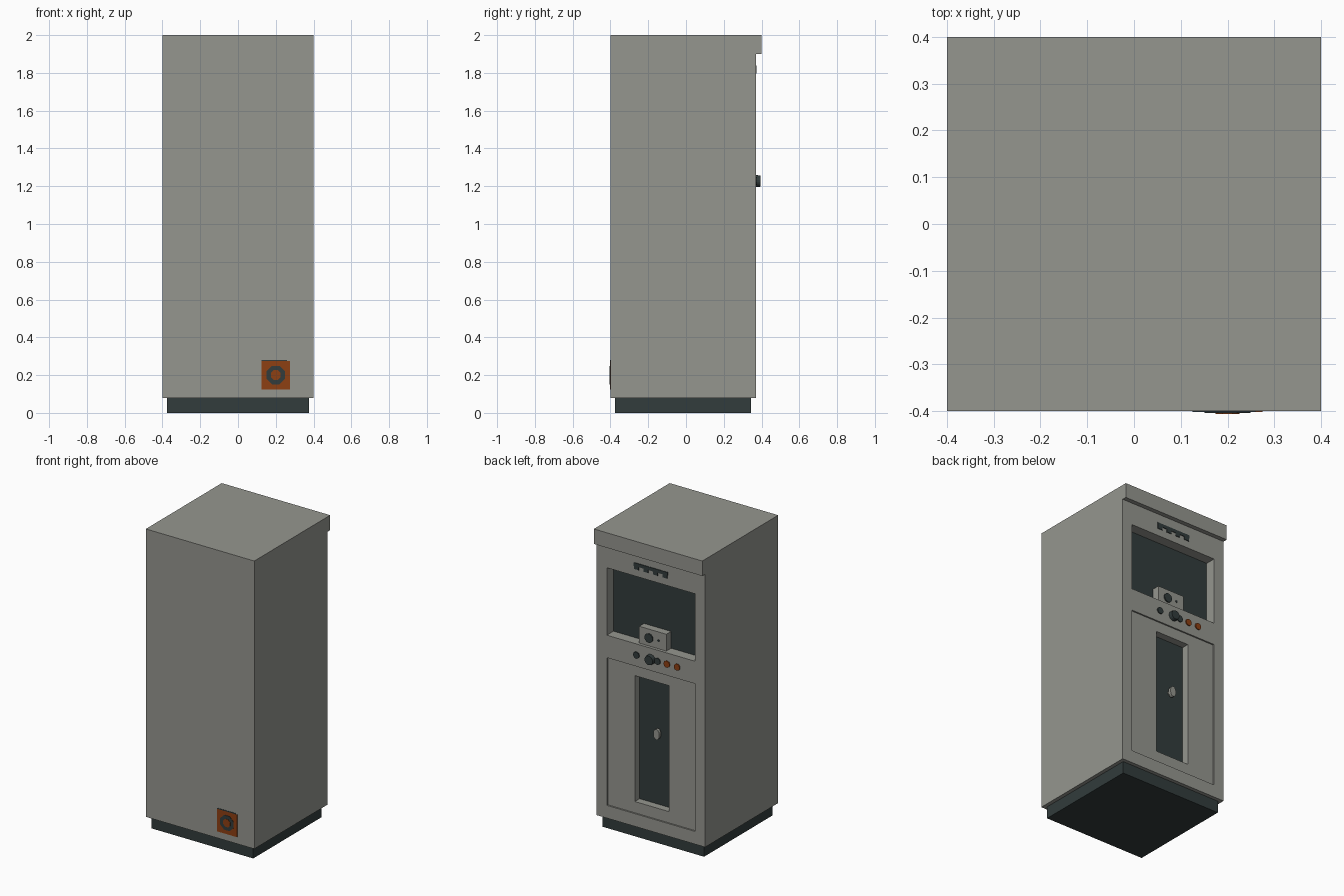
import bpy, bmesh, math
from mathutils import Matrix

if "Cube" in bpy.data.objects:
    bpy.data.objects.remove(bpy.data.objects["Cube"])


def material(name, rgb):
    m = bpy.data.materials.new(name)
    m.diffuse_color = (*rgb, 1)
    m.use_nodes = True
    m.node_tree.nodes["Principled BSDF"].inputs["Base Color"].default_value = m.diffuse_color
    return m


GREY = material("warm grey", (0.30, 0.305, 0.275))
DARK = material("charcoal", (0.032, 0.045, 0.045))
ORANGE = material("burnt orange", (0.27, 0.05, 0.006))


def add(name, bm, mat):
    me = bpy.data.meshes.new(name)
    bm.to_mesh(me)
    bm.free()
    me.materials.append(mat)
    ob = bpy.data.objects.new(name, me)
    bpy.context.collection.objects.link(ob)
    return ob


def box(name, x, y, z, mat):
    """Box from (min, max) ranges."""
    bm = bmesh.new()
    bmesh.ops.create_cube(bm, size=1)
    for v in bm.verts:
        v.co = [r[0] if c < 0 else r[1] for c, r in zip(v.co, (x, y, z))]
    return add(name, bm, mat)


def disc(name, x, z, r, y, mat, sides=16, r2=None, stretch=1):
    """Cylinder along y, between y[0] and y[1]."""
    bm = bmesh.new()
    bmesh.ops.create_cone(bm, cap_ends=True, segments=sides, radius1=r,
                          radius2=r2 or r, depth=y[1] - y[0])
    bm.transform(Matrix.Translation((x, (y[0] + y[1]) / 2, z))
                 @ Matrix.Diagonal((1, 1, stretch, 1))
                 @ Matrix.Rotation(-math.pi / 2, 4, 'X')
                 @ Matrix.Rotation(math.pi / sides, 4, 'Z'))
    return add(name, bm, mat)


def cut(target, x, y, z):
    cutter = box("cutter", x, y, z, GREY)
    cutter.hide_render = True
    mod = target.modifiers.new("cut", 'BOOLEAN')
    mod.operation = 'DIFFERENCE'
    mod.solver = 'EXACT'
    mod.object = cutter
    bpy.context.view_layer.objects.active = target
    bpy.ops.object.modifier_apply(modifier=mod.name)
    bpy.data.objects.remove(cutter)


# Cabinet: profile in y/z with the overhanging top lip, extruded along x
bm = bmesh.new()
profile = [(-0.4, 0.08), (0.37, 0.08), (0.37, 1.9), (0.4, 1.9), (0.4, 2.0), (-0.4, 2.0)]
face = bm.faces.new([bm.verts.new((-0.4, y, z)) for y, z in profile])
ext = bmesh.ops.extrude_face_region(bm, geom=[face])
for v in ext["geom"]:
    if isinstance(v, bmesh.types.BMVert):
        v.co.x = 0.4
bmesh.ops.recalc_face_normals(bm, faces=bm.faces)
cabinet = add("cabinet", bm, GREY)

# Recesses: display window, shallow door, deep door slot
cut(cabinet, (-0.325, 0.325), (0.295, 0.5), (1.30, 1.75))
cut(cabinet, (-0.325, 0.325), (0.36, 0.5), (0.165, 1.15))
cut(cabinet, (-0.125, 0.125), (0.305, 0.5), (0.24, 1.08))

# Plinth and dark recess panels
box("plinth", (-0.375, 0.375), (-0.375, 0.345), (0, 0.08), DARK)
box("window_panel", (-0.325, 0.325), (0.294, 0.3), (1.30, 1.75), DARK)
box("slot_panel", (-0.125, 0.125), (0.304, 0.31), (0.24, 1.08), DARK)

# Lock box standing on the window sill
box("lock_box", (-0.1, 0.1), (0.298, 0.35), (1.30, 1.412), GREY)
disc("lock_dial", 0.027, 1.354, 0.03, (0.35, 0.357), DARK)
disc("lock_pin", -0.042, 1.355, 0.008, (0.35, 0.354), DARK, 8)

# Door handle inside the slot
disc("handle_stem", -0.02, 0.72, 0.014, (0.31, 0.33), GREY, 12)
disc("door_handle", -0.022, 0.72, 0.022, (0.325, 0.345), GREY, 16, stretch=1.6)

# Control row
disc("control_knob", 0.0, 1.227, 0.033, (0.37, 0.395), DARK, 16, 0.03)
for i, (x, mat) in enumerate([(0.105, DARK), (-0.05, DARK), (-0.12, ORANGE), (-0.195, ORANGE)]):
    disc(f"control_button_{i + 1}", x, 1.227, 0.022, (0.37, 0.377), mat, 12)

# Vent plate above the window: bar with four short teeth
box("vent_bar", (-0.125, 0.125), (0.369, 0.374), (1.818, 1.84), DARK)
for i in range(4):
    x = -0.105 + i * 0.07
    box(f"vent_tooth_{i + 1}", (x - 0.018, x + 0.018), (0.369, 0.374), (1.798, 1.82), DARK)

# Front service plate with ring
box("service_plate", (0.125, 0.275), (-0.402, -0.398), (0.125, 0.275), ORANGE)
box("service_plate_edge", (0.125, 0.26), (-0.402, -0.398), (0.275, 0.281), DARK)
disc("service_ring", 0.2, 0.2, 0.053, (-0.404, -0.4), DARK, 8)
disc("service_ring_centre", 0.2, 0.2, 0.028, (-0.406, -0.4), ORANGE, 8)
